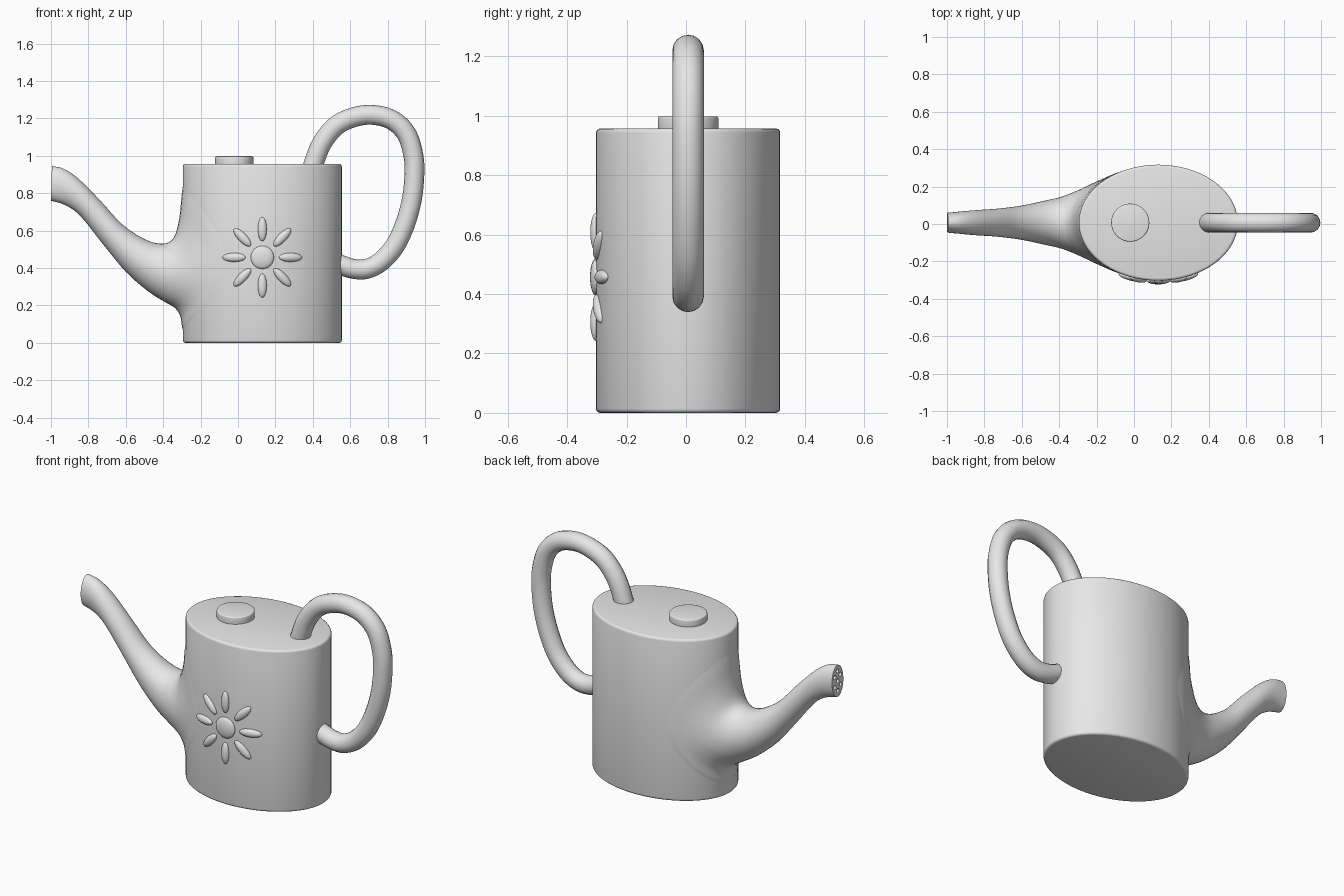
import bpy, bmesh, math
from mathutils import Matrix, Vector

if "Cube" in bpy.data.objects:
    bpy.data.objects.remove(bpy.data.objects["Cube"], do_unlink=True)

CX, CY, RX, RY, TOP = 0.13, 0.007, 0.425, 0.31, 0.957

grey = bpy.data.materials.new("plain grey")
grey.use_nodes = True
grey.diffuse_color = (0.8, 0.8, 0.8, 1)
grey.node_tree.nodes["Principled BSDF"].inputs["Base Color"].default_value = (0.8, 0.8, 0.8, 1)


def add_object(name, bm):
    """Turn a bmesh into a named grey object."""
    bmesh.ops.recalc_face_normals(bm, faces=bm.faces)
    mesh = bpy.data.meshes.new(name)
    bm.to_mesh(mesh)
    bm.free()
    mesh.materials.append(grey)
    obj = bpy.data.objects.new(name, mesh)
    bpy.context.collection.objects.link(obj)
    return obj


def select(obj):
    bpy.ops.object.select_all(action="DESELECT")
    obj.select_set(True)
    bpy.context.view_layer.objects.active = obj


def smooth(obj, angle=40):
    select(obj)
    bpy.ops.object.shade_smooth_by_angle(angle=math.radians(angle))


def apply(obj, mod):
    select(obj)
    bpy.ops.object.modifier_apply(modifier=mod.name)


def interpolate(stations, steps):
    """Catmull-Rom curve through tuples of any length."""
    pts = [stations[0]] + stations + [stations[-1]]
    out = []
    for a, b, c, d in zip(pts, pts[1:], pts[2:], pts[3:]):
        for i in range(steps):
            t = i / steps
            out.append([0.5 * (2 * q + (r - p) * t + (2 * p - 5 * q + 4 * r - s) * t * t
                               + (3 * q - p - 3 * r + s) * t ** 3)
                        for p, q, r, s in zip(a, b, c, d)])
    return out + [list(stations[-1])]


def drum(name, centre, rx, ry, low, high, bevel, sides):
    """Upright oval cylinder with rounded rims."""
    bm = bmesh.new()
    place = Matrix.Translation((*centre, (low + high) / 2)) @ Matrix.Diagonal((rx, ry, high - low, 1))
    bmesh.ops.create_cone(bm, cap_ends=True, segments=sides, radius1=1, radius2=1, depth=1, matrix=place)
    obj = add_object(name, bm)
    mod = obj.modifiers.new("rim", "BEVEL")
    mod.width, mod.segments, mod.limit_method = bevel, 3, "ANGLE"
    mod.angle_limit = math.radians(60)
    apply(obj, mod)
    smooth(obj)
    return obj


# Body and filler cap
drum("body", (CX, CY), RX, RY, 0, TOP, 0.014, 96)
drum("filler_cap", (-0.02, CY), 0.102, 0.102, TOP - 0.02, 0.998, 0.007, 48)

# Spout: upper x, z, lower x, z, half width, wrap around the body
stations = [
    (-0.995, 0.945, -1.0, 0.76, 0.053, 0),
    (-0.93, 0.93, -0.92, 0.735, 0.06, 0),
    (-0.85, 0.875, -0.84, 0.675, 0.067, 0),
    (-0.74, 0.765, -0.72, 0.525, 0.075, 0),
    (-0.62, 0.635, -0.6, 0.38, 0.09, 0),
    (-0.5, 0.555, -0.48, 0.275, 0.115, 0),
    (-0.405, 0.53, -0.39, 0.218, 0.14, 0.3),
    (-0.345, 0.56, -0.335, 0.185, 0.18, 0.7),
    (-0.315, 0.66, -0.308, 0.14, 0.23, 0.95),
    (-0.3, 0.8, -0.298, 0.08, 0.27, 1),
    (-0.28, 0.93, -0.28, 0.04, 0.285, 1),
]
SIDES = 40
bm = bmesh.new()
rings = []
for ux, uz, lx, lz, half, wrap in interpolate(stations, 4):
    ring = []
    for i in range(SIDES):
        a = math.tau * i / SIDES
        y, k = half * math.sin(a), (1 + math.cos(a)) / 2
        shift = wrap * RX * (1 - math.sqrt(1 - (y / RY) ** 2))
        ring.append(bm.verts.new((lx + (ux - lx) * k + shift, CY + y, lz + (uz - lz) * k)))
    rings.append(ring)
for a, b in zip(rings, rings[1:]):
    for i in range(SIDES):
        j = (i + 1) % SIDES
        bm.faces.new((a[i], a[j], b[j], b[i]))
bm.faces.new(rings[0])
bm.faces.new(rings[-1])
spout = add_object("spout", bm)

# Sprinkler holes in the spout tip
bm = bmesh.new()
holes = [(0, 0)] + [(0.03 * math.sin(math.tau * i / 6), 0.058 * math.cos(math.tau * i / 6)) for i in range(6)]
for y, z in holes:
    place = Matrix.Translation((-1, CY + y, 0.853 + z)) @ Matrix.Rotation(math.pi / 2, 4, "Y")
    bmesh.ops.create_cone(bm, cap_ends=True, segments=12, radius1=0.012, radius2=0.012,
                          depth=0.05, matrix=place)
cutter = add_object("hole_cutter", bm)
cutter.hide_render = True
mod = spout.modifiers.new("holes", "BOOLEAN")
mod.operation, mod.solver, mod.object = "DIFFERENCE", "EXACT", cutter
apply(spout, mod)
bpy.data.objects.remove(cutter, do_unlink=True)
smooth(spout)

# Handle: a round tube looping from the lid down to the side
path = [(0.385, 0.88), (0.405, 0.96), (0.45, 1.07), (0.53, 1.165), (0.64, 1.212), (0.74, 1.217),
        (0.835, 1.185), (0.905, 1.11), (0.938, 1.0), (0.943, 0.9), (0.93, 0.77), (0.895, 0.64),
        (0.84, 0.52), (0.765, 0.435), (0.69, 0.396), (0.62, 0.395), (0.56, 0.413), (0.52, 0.43)]
points = interpolate(path, 4)
curve = bpy.data.curves.new("handle", "CURVE")
curve.dimensions = "3D"
curve.bevel_depth, curve.bevel_resolution, curve.use_fill_caps = 0.053, 6, True
spline = curve.splines.new("POLY")
spline.points.add(len(points) - 1)
for p, (x, z) in zip(spline.points, points):
    p.co = (x, CY, z, 1)
curve.materials.append(grey)
handle = bpy.data.objects.new("handle", curve)
bpy.context.collection.objects.link(handle)
select(handle)
bpy.ops.object.convert(target="MESH")
smooth(bpy.context.view_layer.objects.active)


# Flower on the front: flattened beads lying on the body wall
def bead(name, radius, angle, length, width, depth):
    dx, dz = radius * math.cos(angle), radius * math.sin(angle)
    dy = -RY * math.sqrt(1 - (dx / RX) ** 2)
    normal = Vector((dx / RX ** 2, dy / RY ** 2, 0)).normalized()
    along = Vector((math.cos(angle), 0, math.sin(angle)))
    along = (along - normal * along.dot(normal)).normalized()
    frame = Matrix((along, normal.cross(along), normal)).transposed().to_4x4()
    place = Matrix.Translation((CX + dx, CY + dy, 0.457 + dz)) @ frame
    bm = bmesh.new()
    bmesh.ops.create_uvsphere(bm, u_segments=24, v_segments=16, radius=1,
                              matrix=place @ Matrix.Diagonal((length, width, depth, 1)))
    smooth(add_object(name, bm), 60)


bead("flower_centre", 0, 0, 0.062, 0.062, 0.02)
for i in range(8):
    bead(f"flower_petal_{i + 1}", 0.151, math.tau * i / 8, 0.064, 0.024, 0.019)
